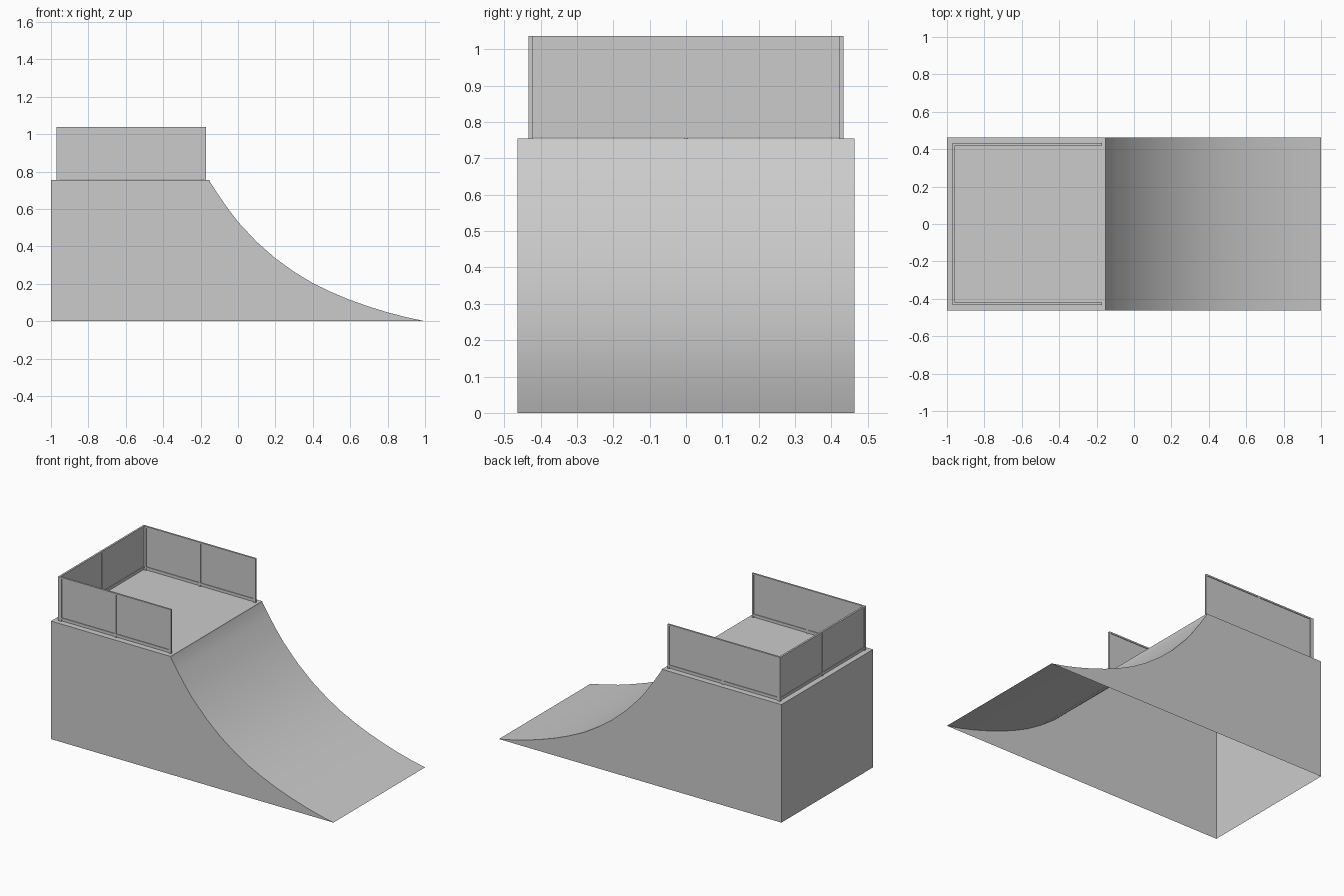
import bpy, bmesh

if "Cube" in bpy.data.objects:
    bpy.data.objects.remove(bpy.data.objects["Cube"])

HALF_W = 0.463          # half width of the ramp
DECK_Z = 0.755
RAIL_TOP = 1.037
T = 0.012               # frame bar thickness


def mesh_object(name, bm):
    mesh = bpy.data.meshes.new(name)
    bm.to_mesh(mesh)
    bm.free()
    ob = bpy.data.objects.new(name, mesh)
    bpy.context.collection.objects.link(ob)
    return ob


def add_box(bm, lo, hi):
    geo = bmesh.ops.create_cube(bm, size=1)
    for v in geo["verts"]:
        v.co = [l + (c + 0.5) * (h - l) for l, h, c in zip(lo, hi, v.co)]


# Ramp body: side profile swept across the width, open underneath
profile = [(-1, 0), (-1, DECK_Z), (-0.153, DECK_Z), (-0.15, 0.745),
           (-0.1, 0.668), (-0.05, 0.597), (0, 0.531), (0.1, 0.424),
           (0.2, 0.336), (0.3, 0.264), (0.4, 0.203), (0.5, 0.155),
           (0.6, 0.113), (0.7, 0.078), (0.8, 0.047), (0.9, 0.021), (1, 0)]
bm = bmesh.new()
front = [bm.verts.new((x, -HALF_W, z)) for x, z in profile]
back = [bm.verts.new((x, HALF_W, z)) for x, z in profile]
bm.faces.new(front)
bm.faces.new(back[::-1])
for i in range(len(profile) - 1):
    bm.faces.new((front[i], back[i], back[i + 1], front[i + 1]))
bmesh.ops.recalc_face_normals(bm, faces=bm.faces)
# the open shell's deck must face up
bm.faces.ensure_lookup_table()
if bm.faces[3].normal.z < 0:
    bmesh.ops.reverse_faces(bm, faces=bm.faces)
ramp = mesh_object("ramp_body", bm)
bpy.context.view_layer.objects.active = ramp
ramp.select_set(True)
bpy.ops.object.shade_smooth_by_angle(angle=0.35)


# Railing section: framed pair of panels along one axis (0 = x, 1 = y)
def railing(name, axis, start, end, across):
    frame, panel = bmesh.new(), bmesh.new()

    def bar(bm, a0, a1, z0, z1, thick):
        lo, hi = [0, 0, z0], [0, 0, z1]
        lo[axis], hi[axis] = a0, a1
        lo[1 - axis], hi[1 - axis] = across - thick / 2, across + thick / 2
        add_box(bm, lo, hi)

    bar(frame, start, end, RAIL_TOP - T * 0.8, RAIL_TOP, T)
    bar(frame, start + T, end - T, 0.767, 0.778, T)
    mid = (start + end) / 2
    for a in (start, mid - T / 2, end - T):
        bar(frame, a, a + T, DECK_Z, RAIL_TOP - T * 0.8, T)
    bar(panel, start + T, end - T, DECK_Z + 0.002, RAIL_TOP - T * 0.8, 0.004)
    mesh_object(name + "_frame", frame)
    mesh_object(name + "_panels", panel)


RAIL_Y = 0.427
for side, s in (("front", -1), ("back", 1)):
    railing(side + "_railing", 0, -0.958, -0.172, s * RAIL_Y)
railing("rear_railing", 1, -RAIL_Y - T / 2, RAIL_Y + T / 2, -0.964)
